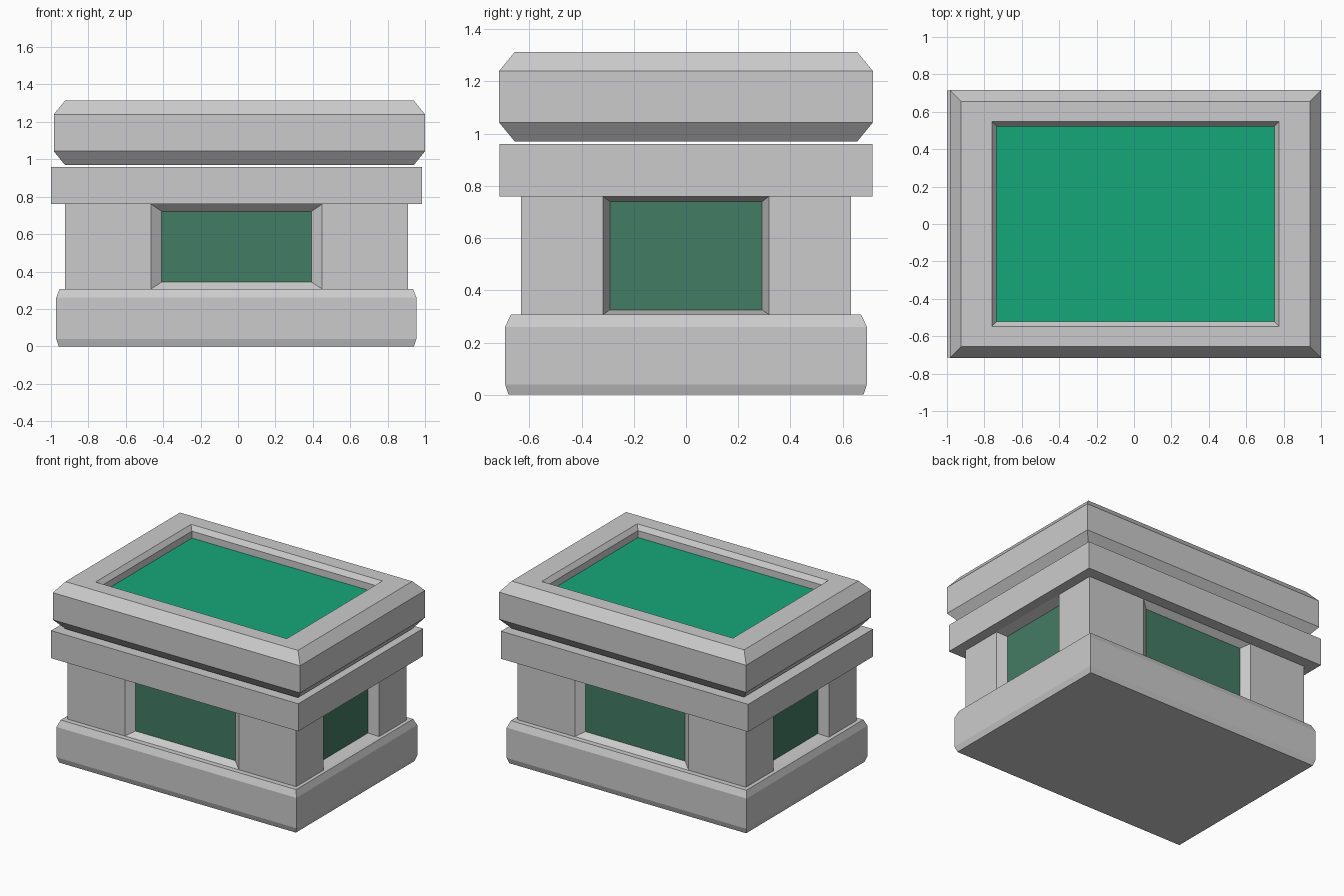
import bpy, bmesh
from mathutils import Matrix, Vector
from math import pi

if "Cube" in bpy.data.objects:
    bpy.data.objects.remove(bpy.data.objects["Cube"])


def material(name, rgb):
    m = bpy.data.materials.new(name)
    m.diffuse_color = (*rgb, 1)
    m.use_nodes = True
    m.node_tree.nodes["Principled BSDF"].inputs["Base Color"].default_value = m.diffuse_color
    return m


grey = material("stone", (0.8, 0.8, 0.8))
top_green = material("top_green", (0.008, 0.39, 0.19))
side_green = material("side_green", (0.055, 0.2, 0.13))


def finish(name, bm, mats):
    mesh = bpy.data.meshes.new(name)
    bm.to_mesh(mesh)
    bm.free()
    for m in mats:
        mesh.materials.append(m)
    ob = bpy.data.objects.new(name, mesh)
    bpy.context.collection.objects.link(ob)
    return ob


def loft(name, cx, rings, mats=(grey,)):
    """Stack rectangular rings (half width, half depth, z); cap both ends."""
    bm = bmesh.new()
    loops = [[bm.verts.new((cx + sx * hx, sy * hy, z))
              for sx, sy in ((-1, -1), (1, -1), (1, 1), (-1, 1))]
             for hx, hy, z in rings]
    for a, b in zip(loops, loops[1:]):
        for i in range(4):
            j = (i + 1) % 4
            bm.faces.new((a[i], a[j], b[j], b[i]))
    bm.faces.new(loops[0][::-1])
    cap = bm.faces.new(loops[-1])
    cap.material_index = len(mats) - 1
    return finish(name, bm, mats)


# Chamfered base slab
loft("base", -0.009, [(0.95, 0.68, 0), (0.963, 0.693, 0.04),
                      (0.963, 0.693, 0.26), (0.945, 0.671, 0.307)])

# Plain band above the body
loft("upper_band", -0.0075, [(0.9925, 0.715, 0.76), (0.9925, 0.715, 0.96)])

# Bevelled lid with a sunken green panel
loft("lid", 0.0075, [(0.933, 0.656, 0.97), (0.9925, 0.716, 1.043),
                     (0.9925, 0.716, 1.24), (0.933, 0.656, 1.313),
                     (0.768, 0.548, 1.313), (0.743, 0.522, 1.28),
                     (0.743, 0.522, 1.23)], (grey, top_green))

# Body: four walls, each with two piers and a recessed green panel
Z0, Z1 = 0.307, 0.76
HX, HY = 0.9175, 0.633


def wall(bm, half, dist, outer, inner, z0, z1, depth, angle):
    turn = Matrix.Rotation(angle, 3, 'Z')

    def face(points, mat=0):
        vs = [bm.verts.new(turn @ Vector(p) + Vector((-0.0075, 0, 0)))
              for p in points]
        bm.faces.new(vs).material_index = mat

    def rect(h, lo, hi, y):
        return [(-h, y, lo), (h, y, lo), (h, y, hi), (-h, y, hi)]

    for a, b in ((-half, -outer), (outer, half)):
        face([(a, -dist, Z0), (b, -dist, Z0), (b, -dist, Z1), (a, -dist, Z1)])
    o, n = rect(outer, Z0, Z1, -dist), rect(inner, z0, z1, depth - dist)
    for i in range(4):
        j = (i + 1) % 4
        face([o[i], o[j], n[j], n[i]])
    face(n, 1)


bm = bmesh.new()
for k in (0, 1):
    wall(bm, HX, HY, 0.457, 0.401, 0.343, 0.722, 0.04, k * pi)
    wall(bm, HY, HX, 0.318, 0.292, 0.325, 0.74, 0.07, k * pi + pi / 2)
bmesh.ops.remove_doubles(bm, verts=bm.verts, dist=0.0005)
finish("body", bm, (grey, side_green))
